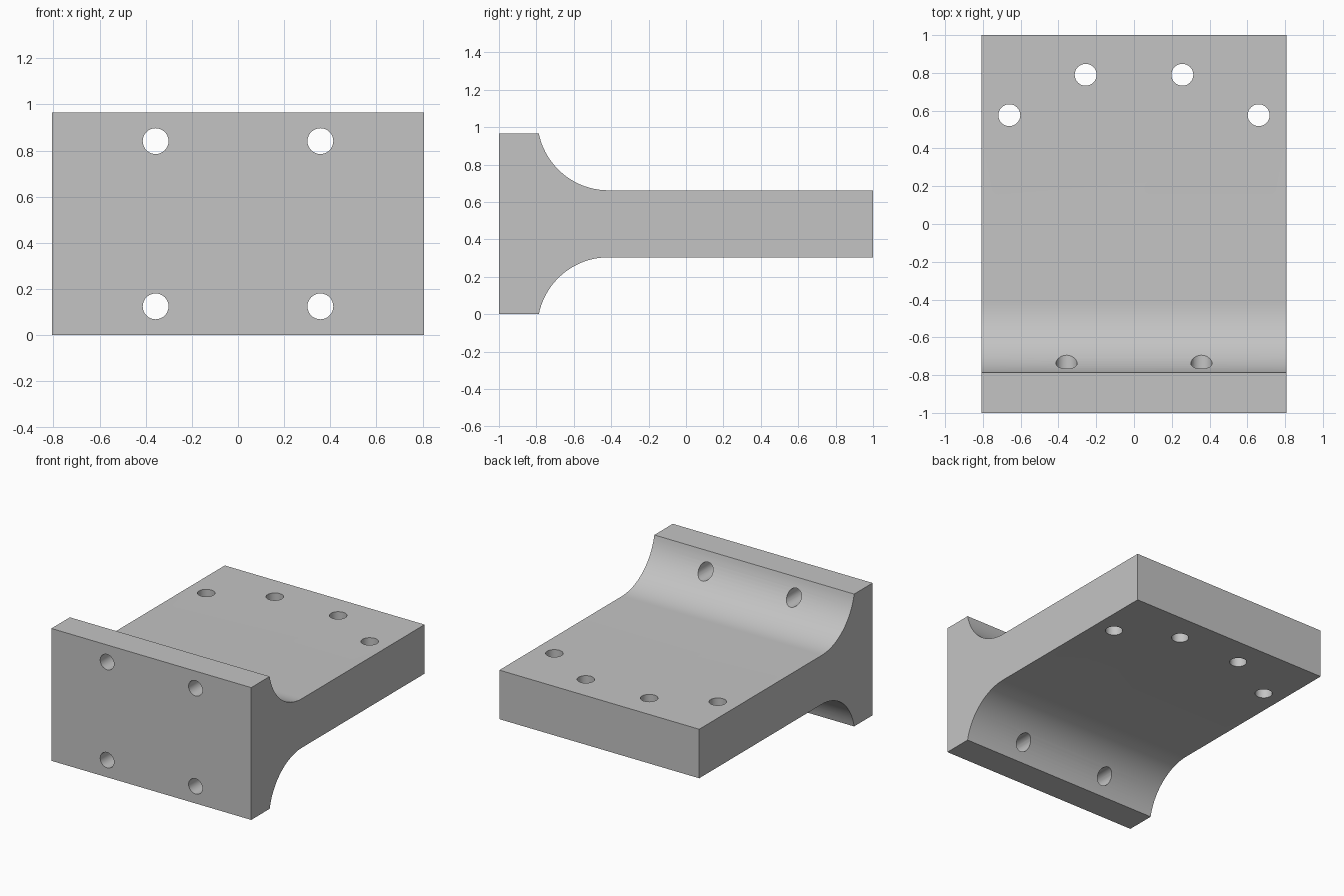
import bpy, bmesh, math
from mathutils import Matrix

cube = bpy.data.objects.get("Cube")
if cube:
    bpy.data.objects.remove(cube, do_unlink=True)

HALF_W, HEIGHT = 0.807, 0.966
MID = HEIGHT / 2
HALF_T = 0.179            # half thickness of the plate
FLANGE_Y = -0.787         # rear edge of the flange
RADIUS = 0.38             # fillet between flange and plate

grey = bpy.data.materials.new("plain_grey")
grey.use_nodes = True
colour = (0.55, 0.55, 0.55, 1)
grey.diffuse_color = colour
grey.node_tree.nodes["Principled BSDF"].inputs["Base Color"].default_value = colour


def add_object(name, bm):
    bmesh.ops.recalc_face_normals(bm, faces=bm.faces)
    mesh = bpy.data.meshes.new(name)
    bm.to_mesh(mesh)
    bm.free()
    mesh.materials.append(grey)
    obj = bpy.data.objects.new(name, mesh)
    bpy.context.collection.objects.link(obj)
    return obj


# Side profile: upper half, then mirrored about the mid plane
lift = HALF_T + RADIUS - MID
start = math.asin(lift / RADIUS)
centre_y = FLANGE_Y + RADIUS * math.cos(start)
STEPS = 20
upper = [(-1, MID)]
for i in range(STEPS + 1):
    a = start + (math.pi / 2 - start) * i / STEPS
    upper.append((centre_y - RADIUS * math.cos(a), HALF_T + RADIUS * (1 - math.sin(a))))
upper.append((1, HALF_T))
profile = upper + [(y, -z) for y, z in reversed(upper)]

# Bracket body, extruded across the width
bm = bmesh.new()
face = bm.faces.new([bm.verts.new((-HALF_W, y, z + MID)) for y, z in profile])
ext = bmesh.ops.extrude_face_region(bm, geom=[face])
bmesh.ops.translate(bm, vec=(2 * HALF_W, 0, 0),
                    verts=[v for v in ext["geom"] if isinstance(v, bmesh.types.BMVert)])
bracket = add_object("bracket_body", bm)

# Bolt hole cutters: flange holes run along y, plate holes along z
bm = bmesh.new()


def drill(location, radius, depth, rotation=Matrix()):
    bmesh.ops.create_cone(bm, cap_ends=True, segments=32, radius1=radius, radius2=radius,
                          depth=depth, matrix=Matrix.Translation(location) @ rotation)


for side in (-1, 1):
    for z in (MID - 0.358, MID + 0.358):
        drill((side * 0.357, -0.85, z), 0.056, 0.6, Matrix.Rotation(math.pi / 2, 4, "X"))
    for x, y in ((0.256, 0.79), (0.66, 0.576)):
        drill((side * x, y, MID), 0.058, 1)
cutter = add_object("hole_cutter", bm)
cutter.hide_render = True

bpy.ops.object.select_all(action="DESELECT")
bpy.context.view_layer.objects.active = bracket
bracket.select_set(True)
mod = bracket.modifiers.new("bolt_holes", "BOOLEAN")
mod.object = cutter
mod.operation = "DIFFERENCE"
mod.solver = "EXACT"
bpy.ops.object.modifier_apply(modifier=mod.name)
bpy.data.objects.remove(cutter, do_unlink=True)

bpy.ops.object.shade_smooth_by_angle(angle=math.radians(15))
